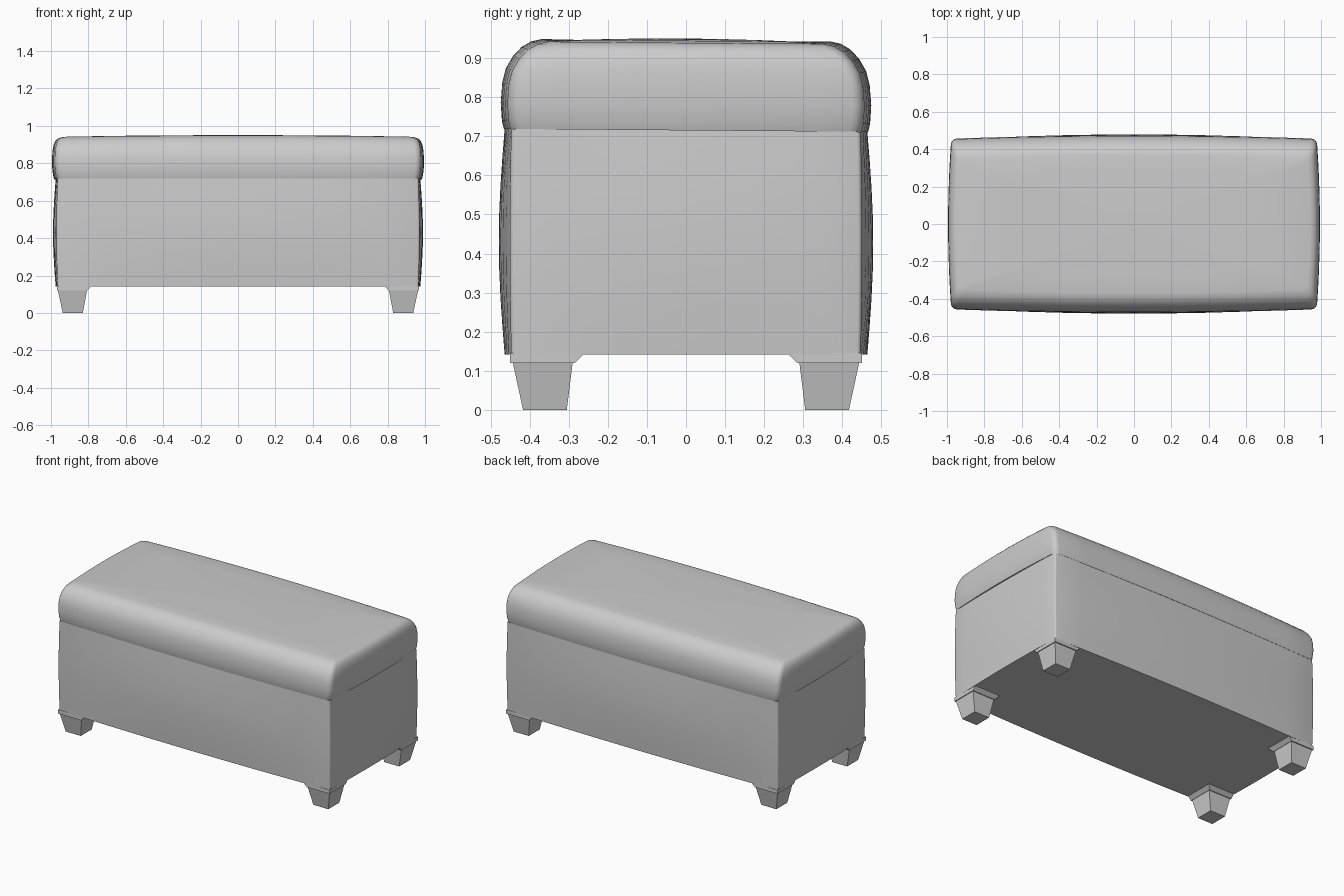
import bpy, bmesh, math

cube = bpy.data.objects.get("Cube")
if cube:
    bpy.data.objects.remove(cube, do_unlink=True)

fabric = bpy.data.materials.new("grey_fabric")
fabric.use_nodes = True
GREY = (0.6, 0.6, 0.6, 1)
fabric.diffuse_color = GREY
fabric.node_tree.nodes["Principled BSDF"].inputs["Base Color"].default_value = GREY


def outline(hx, hy, r, bow_x, bow_y, side=10, arc=4):
    """Rounded rectangle whose four sides bow outward."""
    corners = []
    for i, (sx, sy) in enumerate([(1, 1), (-1, 1), (-1, -1), (1, -1)]):
        for k in range(arc + 1):
            a = (i + k / arc) * math.pi / 2
            corners.append((sx * (hx - r) + r * math.cos(a), sy * (hy - r) + r * math.sin(a)))
    pts = []
    for i, p in enumerate(corners):
        q = corners[(i + 1) % len(corners)]
        steps = side if i % (arc + 1) == arc else 1
        for k in range(steps):
            t = k / steps
            x, y = p[0] + (q[0] - p[0]) * t, p[1] + (q[1] - p[1]) * t
            u, v = x / hx, y / hy
            pts.append((x + u * bow_x * max(0, 1 - v * v), y + v * bow_y * max(0, 1 - u * u)))
    return pts


def loft(name, rings, angle=35):
    """Skin a stack of equal-length rings and cap both ends."""
    bm = bmesh.new()
    loops = [[bm.verts.new(p) for p in ring] for ring in rings]
    n = len(loops[0])
    for a, b in zip(loops, loops[1:]):
        for i in range(n):
            j = (i + 1) % n
            bm.faces.new((a[i], a[j], b[j], b[i]))
    bm.faces.new(loops[0][::-1])
    bm.faces.new(loops[-1])
    bmesh.ops.recalc_face_normals(bm, faces=bm.faces[:])
    mesh = bpy.data.meshes.new(name)
    bm.to_mesh(mesh)
    bm.free()
    obj = bpy.data.objects.new(name, mesh)
    bpy.context.collection.objects.link(obj)
    mesh.materials.append(fabric)
    bpy.ops.object.select_all(action="DESELECT")
    obj.select_set(True)
    bpy.context.view_layer.objects.active = obj
    bpy.ops.object.shade_smooth_by_angle(angle=math.radians(angle))
    return obj


# Padded body: sides swell at mid height
BOTTOM, SEAM = 0.142, 0.715
rings = []
for k in range(9):
    t = k / 8
    swell = math.sin(math.pi * t)
    pts = outline(0.965 + 0.005 * swell, 0.447 + 0.003 * swell, 0.01,
                  0.01 + 0.009 * swell, 0.017 + 0.012 * swell)
    z = BOTTOM + (SEAM - BOTTOM) * t
    rings.append([(x, y, z - 0.008 * y * t) for x, y in pts])
loft("body", rings)

# Cushioned lid: tight roll at the ends, broad roll along front and back
profile = [  # height, half length, half depth
    (0.715, 0.966, 0.448), (0.735, 0.972, 0.453), (0.78, 0.977, 0.456),
    (0.83, 0.977, 0.452), (0.865, 0.975, 0.443), (0.895, 0.970, 0.425),
    (0.918, 0.961, 0.403), (0.932, 0.946, 0.378), (0.938, 0.925, 0.350),
]
rings = []
for z, hx, hy in profile:
    pts = outline(hx, hy, 0.03, 0.017, 0.018)
    rings.append([(x, y, z - 0.008 * y + (z - 0.715) * 0.035 * (1 - x * x)) for x, y in pts])
edge = rings[-1]
for s in (0.75, 0.5, 0.25, 0.02):
    rings.append([(x * s, y * s, 0.94 + 0.01 * (1 - s * s) - 0.008 * y * s) for x, y, z in edge])
loft("lid", rings)

# Corner blocks and tapered feet
for front in (True, False):
    for left in (True, False):
        sx, sy = (1 if left else -1), (-1 if front else 1)
        label = ("front" if front else "back") + ("_left" if left else "_right")

        def box_ring(x0, x1, y0, y1, z):
            return [(sx * x, sy * y, z) for x, y in ((x0, y0), (x1, y0), (x1, y1), (x0, y1))]

        loft("corner_block_" + label, [
            box_ring(0.805, 0.968, 0.285, 0.45, 0.12),
            box_ring(0.78, 0.968, 0.26, 0.45, 0.145)], 25)
        loft("foot_" + label, [
            box_ring(0.83, 0.937, 0.305, 0.417, 0.0),
            box_ring(0.807, 0.963, 0.29, 0.443, 0.121)], 25)
